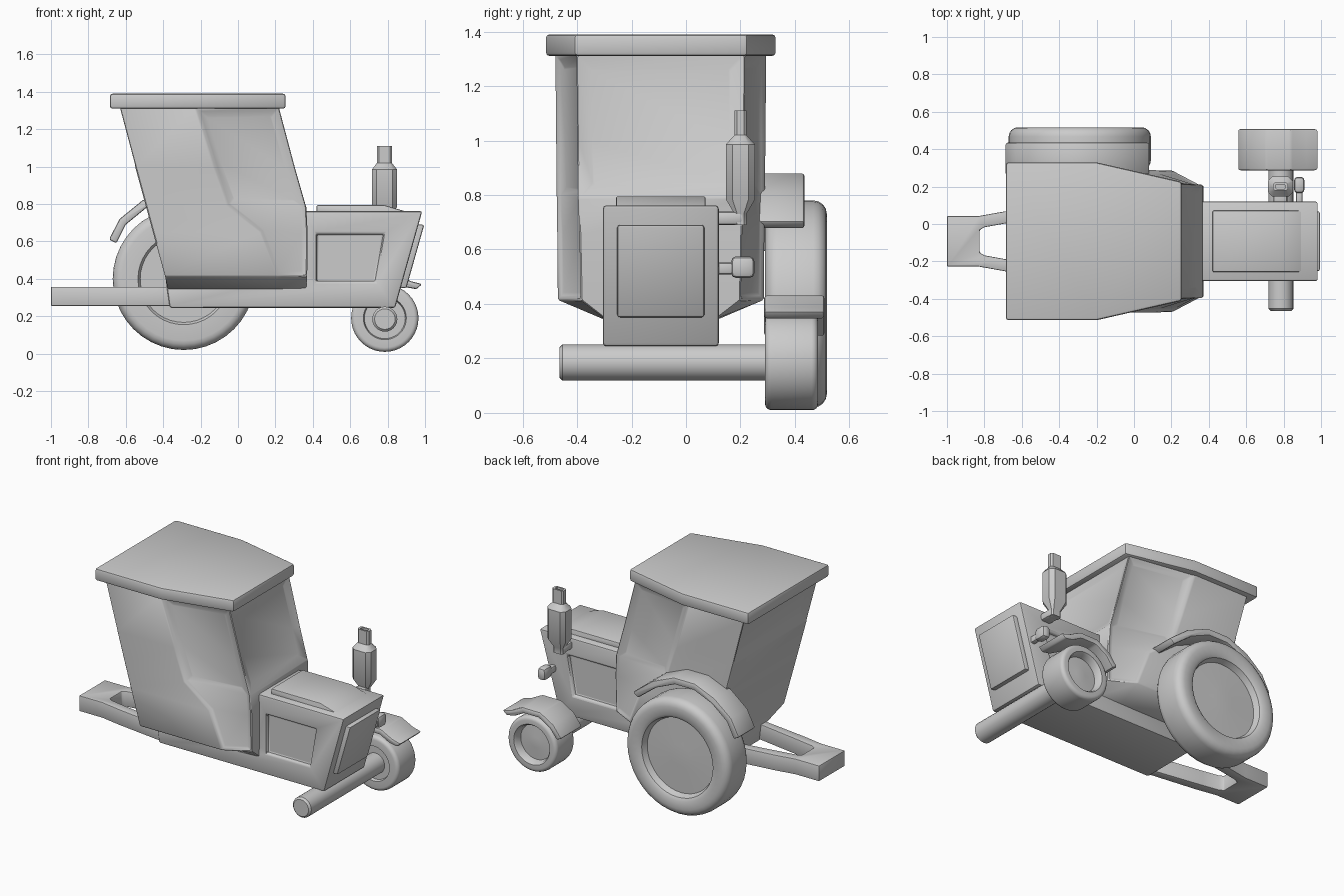
import bpy, bmesh, math
from mathutils import Vector

if "Cube" in bpy.data.objects:
    bpy.data.objects.remove(bpy.data.objects["Cube"])

YC = -0.0925  # centre line of the tractor body


def finish(bm, name, bevel=0.0, segs=2, cutters=()):
    bmesh.ops.recalc_face_normals(bm, faces=bm.faces)
    me = bpy.data.meshes.new(name)
    bm.to_mesh(me)
    bm.free()
    ob = bpy.data.objects.new(name, me)
    bpy.context.collection.objects.link(ob)
    bpy.ops.object.select_all(action='DESELECT')
    bpy.context.view_layer.objects.active = ob
    ob.select_set(True)
    for c in cutters:
        m = ob.modifiers.new("cut", 'BOOLEAN')
        m.operation, m.object, m.solver = 'DIFFERENCE', c, 'EXACT'
        bpy.ops.object.modifier_apply(modifier=m.name)
        bpy.data.objects.remove(c)
    if bevel:
        m = ob.modifiers.new("bevel", 'BEVEL')
        m.width, m.segments, m.limit_method = bevel, segs, 'ANGLE'
        m.angle_limit = math.radians(25)
        bpy.ops.object.modifier_apply(modifier=m.name)
    bpy.ops.object.shade_smooth_by_angle(angle=math.radians(35))
    return ob


def loft(rings):
    """Closed solid through rings of equal point count; returns bmesh and side faces [ring][side]."""
    bm = bmesh.new()
    vs = [[bm.verts.new(p) for p in r] for r in rings]
    n = len(vs[0])
    sides = [[bm.faces.new((a[i], a[(i + 1) % n], b[(i + 1) % n], b[i])) for i in range(n)]
             for a, b in zip(vs, vs[1:])]
    bm.faces.new(vs[0][::-1])
    bm.faces.new(vs[-1])
    bmesh.ops.recalc_face_normals(bm, faces=bm.faces)
    return bm, sides


def prism(name, pts, a, b, axis='Y', bevel=0.012, cutters=()):
    """Extrude an (x, z) profile along y, or an (x, y) profile along z."""
    put = (lambda p, t: (p[0], t, p[1])) if axis == 'Y' else (lambda p, t: (p[0], p[1], t))
    bm, _ = loft([[put(p, t) for p in pts] for t in (a, b)])
    return finish(bm, name, bevel, cutters=cutters)


def box(name, lo, hi, bevel=0.015):
    pts = [(lo[0], lo[1]), (hi[0], lo[1]), (hi[0], hi[1]), (lo[0], hi[1])]
    return prism(name, pts, lo[2], hi[2], 'Z', bevel)


def lathe(name, profile, cx, cz, sides=40):
    """Revolve (radius, y) points around a y axis through (cx, cz)."""
    rings = [[(cx + r * math.cos(2 * math.pi * i / sides), y, cz + r * math.sin(2 * math.pi * i / sides))
              for i in range(sides)] for r, y in profile]
    return finish(loft(rings)[0], name)


def plan(xb, xm, xf, hw, hf, z):
    """Six-sided cab outline: wide at the back, narrowing to the front."""
    return [(xb, YC - hw, z), (xm, YC - hw, z), (xf, YC - hf, z),
            (xf, YC + hf, z), (xm, YC + hw, z), (xb, YC + hw, z)]


# cab with recessed doors and windows
bm, side = loft([
    plan(-0.375, 0.20, 0.365, 0.213, 0.205, 0.345),
    plan(-0.39, 0.21, 0.37, 0.378, 0.295, 0.415),
    plan(-0.455, 0.12, 0.372, 0.38, 0.30, 0.65),
    plan(-0.493, -0.06, 0.365, 0.382, 0.305, 0.79),
    plan(-0.55, -0.13, 0.305, 0.384, 0.308, 1.0),
    plan(-0.635, -0.23, 0.22, 0.387, 0.312, 1.32)])


def recess(faces, thickness, depth):
    bmesh.ops.inset_region(bm, faces=faces, thickness=thickness, depth=depth,
                           use_boundary=True, use_even_offset=True)


for s in (1, 3):
    recess([side[k][s] for k in (1, 2, 3, 4)], 0.022, -0.012)
    recess([side[k][s] for k in (3, 4)], 0.028, -0.012)
recess([side[k][2] for k in (3, 4)], 0.055, -0.02)   # windscreen
recess([side[4][5]], 0.06, -0.03)                    # rear window
finish(bm, "cab", 0.006, 1)

# roof
prism("roof", [p[:2] for p in plan(-0.685, -0.2, 0.255, 0.422, 0.318, 0)], 1.31, 1.39, 'Z', 0.014)

# bonnet and chassis, with a recess on each side
panel = [(0.42, 0.385), (0.735, 0.385), (0.78, 0.64), (0.42, 0.64)]
cuts = [prism("panel_cutter", panel, YC + s * 0.19, YC + s * 0.3, bevel=0) for s in (-1, 1)]
prism("bonnet_and_chassis", [(-0.365, 0.245), (0.84, 0.245), (0.985, 0.762), (0.34, 0.762),
                             (0.34, 0.43), (-0.387, 0.40)],
      YC - 0.213, YC + 0.213, bevel=0.012, cutters=cuts)
prism("bonnet_top_panel", [(0.42, 0.75), (0.42, 0.795), (0.78, 0.795), (0.91, 0.757), (0.91, 0.74)],
      YC - 0.165, YC + 0.165, bevel=0.008)
prism("grille", [(0.85, 0.355), (0.9, 0.35), (0.996, 0.69), (0.93, 0.69)],
      YC - 0.16, YC + 0.16, bevel=0.01)

# exhaust stack with hollow tip, and its elbow into the bonnet
EX, EY = 0.783, 0.2
stack = [(0.69, 0.035, 0.022), (0.73, 0.035, 0.022), (0.785, 0.067, 0.054), (0.985, 0.067, 0.054),
         (1.02, 0.04, 0.022), (1.11, 0.04, 0.022), (1.11, 0.026, 0.012), (1.06, 0.026, 0.012)]
rings = []
for z, hx, hy in stack:
    c = min(hx, hy) * 0.45
    rings.append([(EX + sx * (hx - ax), EY + sy * (hy - ay), z) for sx, sy, ax, ay in (
        (-1, -1, c, 0), (1, -1, c, 0), (1, -1, 0, c), (1, 1, 0, c),
        (1, 1, c, 0), (-1, 1, c, 0), (-1, 1, 0, c), (-1, -1, 0, c))])
finish(loft(rings)[0], "exhaust_stack")
box("exhaust_elbow", (0.745, 0.08, 0.69), (0.82, 0.215, 0.74))

# headlamp on a short stalk
box("headlamp", (0.855, 0.165, 0.495), (0.912, 0.252, 0.575), 0.02)
box("headlamp_stalk", (0.865, 0.08, 0.508), (0.9, 0.18, 0.552), 0.01)

# rear drawbar frame
half = [(-1.0, 0.135), (-0.83, 0.135), (-0.69, 0.16), (-0.35, 0.205), (-0.35, 0.15),
        (-0.69, 0.095), (-0.80, 0.075), (-0.825, 0.06)]
prism("drawbar", [(x, YC + y) for x, y in half] + [(x, YC - y) for x, y in half[::-1]],
      0.255, 0.358, 'Z', 0.006)


# wheels: rounded tyre with a dished hub
def wheel(name, cx, cz, r, hub, y0, y1):
    c = r * 0.13
    prof = [(hub * 0.3, y0 + 0.02), (hub * 0.95, y0 + 0.02), (hub, y0)]
    arc = [(math.cos(t), math.sin(t)) for t in (math.pi / 2 * i / 4 for i in range(5))]
    prof += [(r - c + c * s, y0 + c - c * k) for k, s in arc]
    prof += [(r - c + c * k, y1 - c + c * s) for k, s in arc]
    prof += [(hub * 1.14, y1), (hub * 1.06, y1 - 0.012), (hub, y1 - 0.05),
             (hub * 0.97, y1 - 0.05), (hub * 0.3, y1 - 0.04)]
    lathe(name, prof, cx, cz)


wheel("rear_wheel", -0.29, 0.40, 0.38, 0.245, 0.29, 0.517)
wheel("front_wheel", 0.785, 0.19, 0.18, 0.115, 0.29, 0.485)
lathe("front_axle", [(0.055, -0.465), (0.067, -0.453), (0.067, 0.32)], 0.785, 0.185, 24)


# mudguards: a path thickened away from the wheel centre
def mudguard(name, path, centre, t, y0, y1):
    c = Vector(centre)
    outer = [Vector(p) + (Vector(p) - c).normalized() * t for p in path]
    prism(name, path + [tuple(p) for p in outer[::-1]], y0, y1, bevel=0.01)


mudguard("rear_mudguard", [(-0.65, 0.59), (-0.60, 0.69), (-0.49, 0.78), (-0.36, 0.835),
                           (-0.22, 0.835), (-0.08, 0.775), (0.05, 0.675)],
         (-0.29, 0.40), 0.045, 0.26, 0.435)
mudguard("front_mudguard", [(0.59, 0.28), (0.64, 0.345), (0.72, 0.392), (0.83, 0.392),
                            (0.90, 0.355), (0.955, 0.345)],
         (0.785, 0.185), 0.04, 0.287, 0.508)
